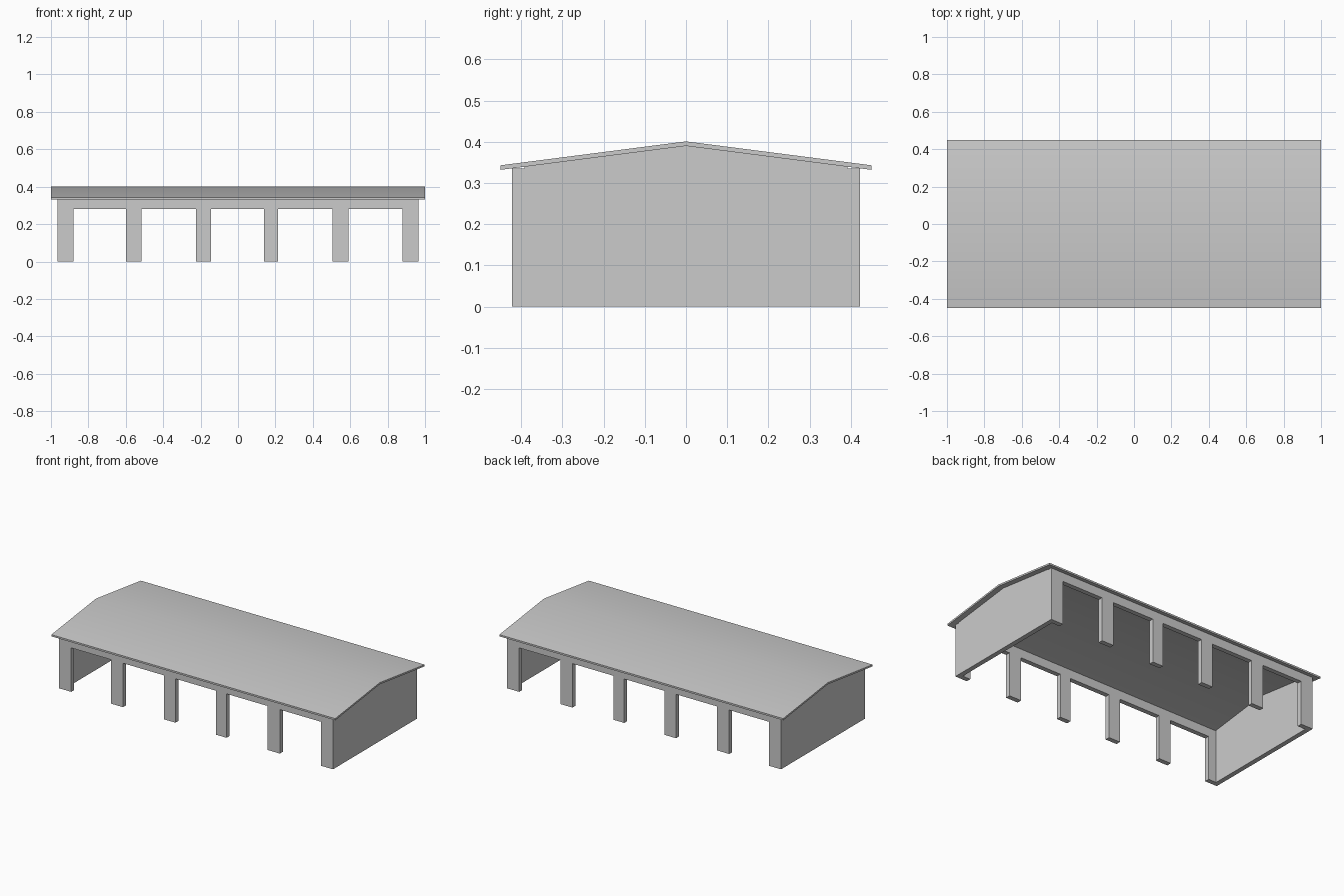
import bpy
import bmesh
import math

cube = bpy.data.objects.get("Cube")
if cube:
    bpy.data.objects.remove(cube, do_unlink=True)

grey = bpy.data.materials.new("plain grey")
grey.use_nodes = True
COLOR = (0.6, 0.6, 0.6, 1)
grey.diffuse_color = COLOR
grey.node_tree.nodes["Principled BSDF"].inputs["Base Color"].default_value = COLOR

HALF_X, HALF_Y = 0.965, 0.422   # outer faces of the walls
WALL = 0.03
EAVE, RIDGE, ROOF_Y = 0.332, 0.39, 0.45


def underside(y):
    return RIDGE - (RIDGE - EAVE) * abs(y) / ROOF_Y


def prism(name, points, place, start, end):
    """Extrude a flat outline between two offsets along the remaining axis."""
    bm = bmesh.new()
    face = bm.faces.new([bm.verts.new(place(a, b, start)) for a, b in points])
    result = bmesh.ops.extrude_face_region(bm, geom=[face])
    shift = [q - p for p, q in zip(place(0, 0, start), place(0, 0, end))]
    bmesh.ops.translate(bm, vec=shift,
                        verts=[v for v in result["geom"] if isinstance(v, bmesh.types.BMVert)])
    bmesh.ops.recalc_face_normals(bm, faces=bm.faces)
    mesh = bpy.data.meshes.new(name)
    bm.to_mesh(mesh)
    bm.free()
    mesh.materials.append(grey)
    obj = bpy.data.objects.new(name, mesh)
    bpy.context.collection.objects.link(obj)
    return obj


def along_x(y, z, x):
    return (x, y, z)


def along_y(x, z, y):
    return (x, y, z)


# Gently pitched roof slab with a soft ridge
roof = prism("roof", [(-ROOF_Y, EAVE), (0, RIDGE), (ROOF_Y, EAVE),
                      (ROOF_Y, 0.343), (0, 0.401), (-ROOF_Y, 0.343)], along_x, -1, 1)
bpy.ops.object.select_all(action="DESELECT")
roof.select_set(True)
bpy.context.view_layer.objects.active = roof
bpy.ops.object.shade_smooth_by_angle(angle=math.radians(30))

# Solid gable end walls
inner = HALF_Y - WALL
gable = [(-inner, 0), (inner, 0), (inner, underside(inner)),
         (0, RIDGE), (-inner, underside(inner))]
for side, sign in (("right", -1), ("left", 1)):
    prism(side + "_gable_wall", gable, along_x, sign * (HALF_X - WALL), sign * HALF_X)

# Long open walls: one comb outline of piers joined by a lintel
piers = [(-HALF_X, -0.88), (-0.6, -0.515), (-0.225, -0.145),
         (0.14, 0.215), (0.505, 0.59), (0.88, HALF_X)]
LINTEL = 0.28
comb = [(-HALF_X, underside(HALF_Y))]
for i, (a, b) in enumerate(piers):
    if i > 0:
        comb.append((a, LINTEL))
    comb += [(a, 0), (b, 0)]
    if i < len(piers) - 1:
        comb.append((b, LINTEL))
comb.append((HALF_X, underside(HALF_Y)))
for side, sign in (("front", -1), ("back", 1)):
    prism(side + "_arcade_wall", comb, along_y, sign * inner, sign * HALF_Y)
